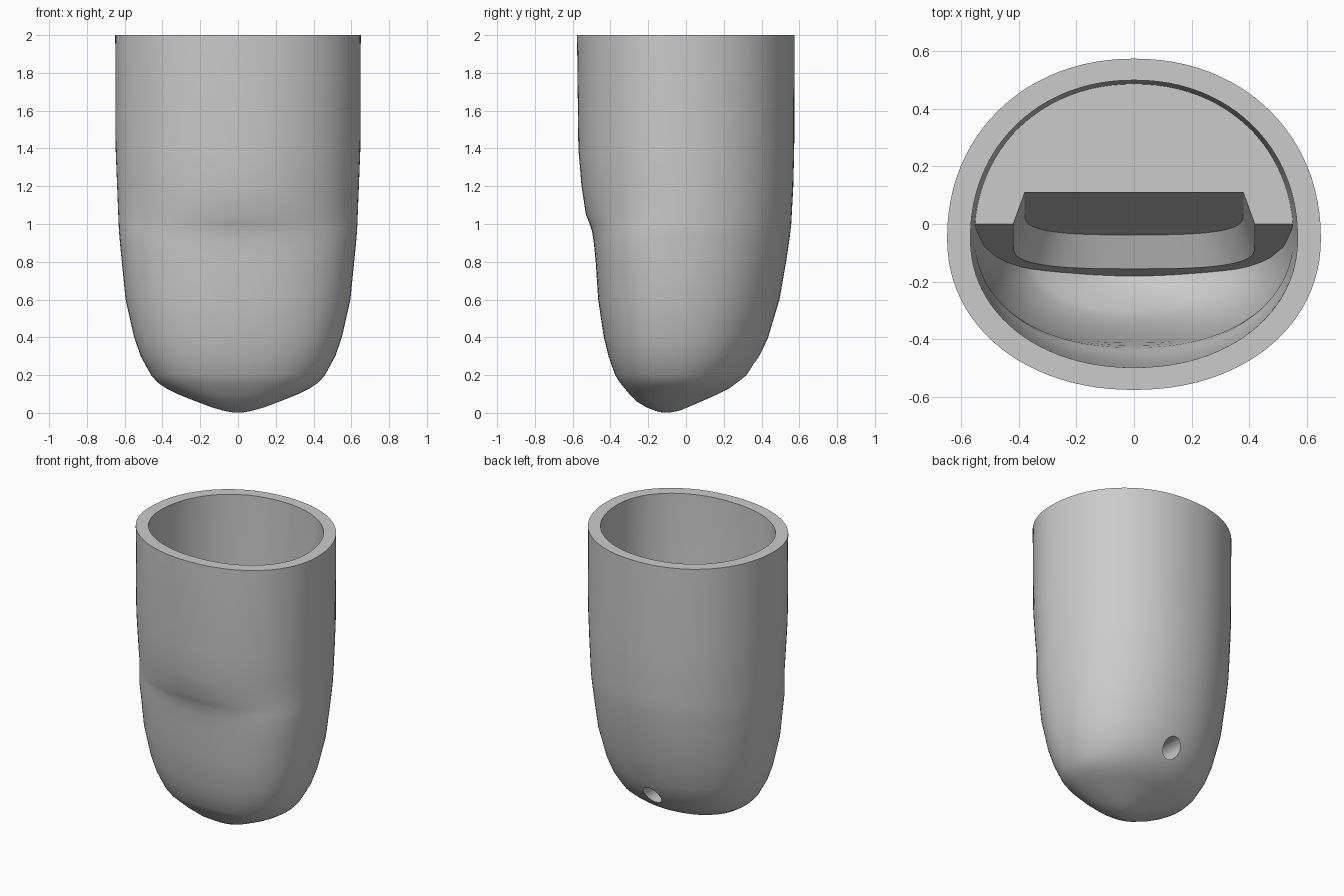
import bpy, bmesh, math
from mathutils import Matrix

cube = bpy.data.objects.get("Cube")
if cube:
    bpy.data.objects.remove(cube, do_unlink=True)

grey = bpy.data.materials.new("light_grey")
grey.use_nodes = True
grey.diffuse_color = (0.6, 0.6, 0.6, 1)
grey.node_tree.nodes["Principled BSDF"].inputs["Base Color"].default_value = (0.6, 0.6, 0.6, 1)

SEGMENTS = 96
FLOOR_Z = 1.1
RAMP_SLOPE = 0.19

# Fingertip stations: height, half width, front depth, back depth
STATIONS = [
    (.003, .03, -.13, -.08), (.01, .07, -.16, -.04), (.03, .14, -.21, .01),
    (.06, .22, -.26, .08), (.1, .32, -.30, .17), (.13, .38, -.325, .23),
    (.16, .425, -.35, .27), (.2, .46, -.375, .32), (.3, .515, -.41, .39),
    (.4, .55, -.435, .435), (.6, .595, -.465, .495), (.8, .615, -.478, .53),
    (.9, .625, -.488, .545), (.96, .63, -.497, .553), (1, .632, -.51, .557),
    (1.05, .634, -.53, .56), (1.2, .64, -.553, .568), (1.4, .648, -.57, .573),
    (2, .65, -.577, .575),
]


def make_object(name, bm):
    bmesh.ops.recalc_face_normals(bm, faces=bm.faces)
    mesh = bpy.data.meshes.new(name)
    bm.to_mesh(mesh)
    bm.free()
    mesh.materials.append(grey)
    obj = bpy.data.objects.new(name, mesh)
    bpy.context.collection.objects.link(obj)
    return obj


def loft(name, rings):
    """Skin closed rings of equal length and cap both ends."""
    bm = bmesh.new()
    loops = [[bm.verts.new(p) for p in ring] for ring in rings]
    count = len(loops[0])
    for low, high in zip(loops, loops[1:]):
        for i in range(count):
            j = (i + 1) % count
            bm.faces.new((low[i], low[j], high[j], high[i]))
    bm.faces.new(loops[0][::-1])
    bm.faces.new(loops[-1])
    return make_object(name, bm)


def power(value, exponent):
    return math.copysign(abs(value) ** exponent, value)


def finger_ring(z, half, front, back):
    """Rounded section, flatter on the nail side below the cuticle ridge."""
    centre = max(front + .03, min(-.05, (front + back) / 2))
    nail = max(0, min(1, (1.06 - z) / .15))
    ring = []
    for i in range(SEGMENTS):
        a = 2 * math.pi * i / SEGMENTS
        c, s = math.cos(a), math.sin(a)
        e = 2 / (2.1 + .35 * nail) if s < 0 else 2 / 2.1
        depth = centre - front if s < 0 else back - centre
        ring.append((half * power(c, e), centre + depth * power(s, e), z))
    return ring


def notch_ring(offset, half, bottom):
    """U outline lying parallel to the ramp, open at the top."""
    top, shoulder = 1.35, .7
    points = [(half, top)]
    for i in range(33):
        a = math.pi * i / 32
        points.append((half * power(math.cos(a), 2 / 3),
                       shoulder - (shoulder - bottom) * max(0, math.sin(a)) ** (2 / 3)))
    points.append((-half, top))
    return [(x, (z - FLOOR_Z) * RAMP_SLOPE + offset, z) for x, z in points]


def subtract(target, cutter):
    mod = target.modifiers.new("cut", "BOOLEAN")
    mod.operation, mod.solver, mod.object = "DIFFERENCE", "EXACT", cutter
    bpy.context.view_layer.objects.active = target
    bpy.ops.object.modifier_apply(modifier=mod.name)
    bpy.data.objects.remove(cutter, do_unlink=True)


# Outer fingertip shell
body = loft("fingertip_cap", [finger_ring(*s) for s in STATIONS])

# Thinner inner copy that hollows the shell
inner = [finger_ring(.12 + .94 * z, h * .875, f * .865, b * .87) for z, h, f, b in STATIONS]
inner.append([(x, y, 2.1) for x, y, z in inner[-1]])
cavity = loft("cavity", inner)

# Solid backing with a flat floor and steep front ramp
section = [(0, FLOOR_Z), (1, FLOOR_Z), (1, -.2), ((-.2 - FLOOR_Z) * RAMP_SLOPE, -.2)]
backing = loft("backing", [[(x, y, z) for y, z in section] for x in (-1, 1)])

# Tapered notch in the ramp
notch = loft("notch", [notch_ring(-.05, .438, .262), notch_ring(.11, .38, .32)])
subtract(backing, notch)
subtract(cavity, backing)
subtract(body, cavity)

# Round hole low on the back
bm = bmesh.new()
bmesh.ops.create_cone(bm, cap_ends=True, segments=32, radius1=.065, radius2=.065, depth=.6,
                      matrix=Matrix.Translation((0, .36, .28)) @ Matrix.Rotation(math.pi / 2, 4, "X"))
subtract(body, make_object("back_hole", bm))

# Smooth walls with crisp rims
bpy.ops.object.select_all(action="DESELECT")
body.select_set(True)
bpy.context.view_layer.objects.active = body
bpy.ops.object.shade_smooth_by_angle(angle=math.radians(35))
